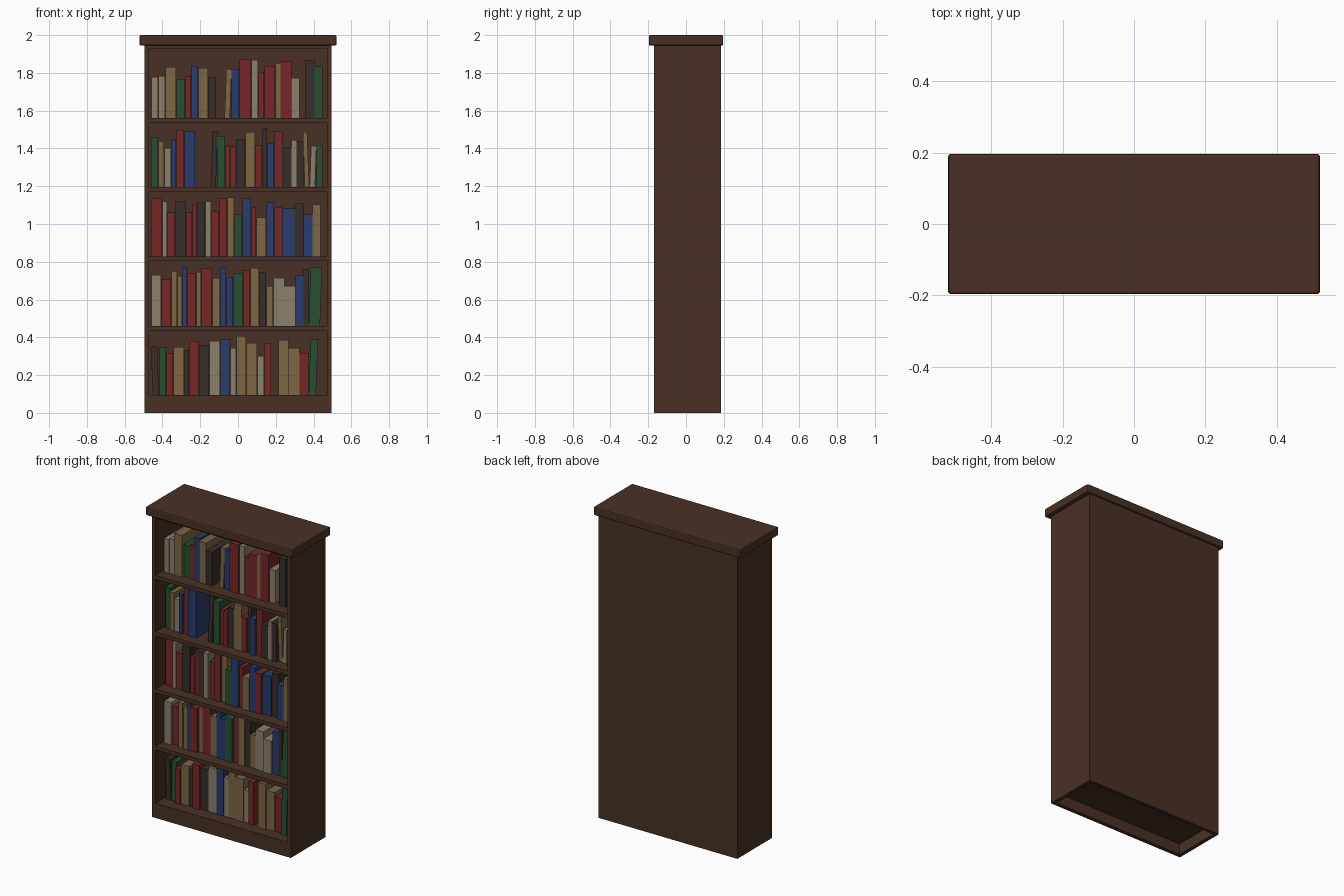
import bpy, random
from mathutils import Matrix, Vector

if "Cube" in bpy.data.objects:
    bpy.data.objects.remove(bpy.data.objects["Cube"])

random.seed(4)
U = 0.0053            # book size step
W, FRONT, BACK = 0.495, -0.17, 0.185
T = 0.025             # board thickness
SHELF_TOPS = [1.56, 1.195, 0.828, 0.46, 0.095]


def material(name, rgb):
    m = bpy.data.materials.new(name)
    m.diffuse_color = (*rgb, 1)
    m.use_nodes = True
    m.node_tree.nodes["Principled BSDF"].inputs["Base Color"].default_value = m.diffuse_color
    return m


WOOD = material("dark_wood", (0.066, 0.03, 0.018))
CLOTH = {
    "R": material("red_cloth", (0.18, 0.02, 0.02)),
    "B": material("blue_cloth", (0.022, 0.045, 0.155)),
    "G": material("green_cloth", (0.02, 0.08, 0.03)),
    "T": material("tan_cloth", (0.205, 0.133, 0.058)),
    "K": material("charcoal_cloth", (0.038, 0.027, 0.023)),
    "W": material("cream_cloth", (0.26, 0.215, 0.15)),
}


def box(name, lo, hi, mat, lean=0.0, bevel=0.0):
    """Box between two corners, optionally leaning about its foot."""
    lo, hi = Vector(lo), Vector(hi)
    bpy.ops.mesh.primitive_cube_add(size=1)
    ob = bpy.context.object
    ob.name = name
    size = hi - lo
    ob.data.transform(Matrix.Translation((0, 0, size.z / 2)) @ Matrix.Diagonal((*size, 1)))
    ob.location = ((lo.x + hi.x) / 2, (lo.y + hi.y) / 2, lo.z)
    ob.rotation_euler.y = lean
    ob.data.materials.append(mat)
    if bevel:
        b = ob.modifiers.new("soft_edges", "BEVEL")
        b.width, b.segments = bevel, 2
    return ob


# Carcass: sides, back, top, open-bottomed plinth and cornice
for name, s in (("left_side", -1), ("right_side", 1)):
    x0, x1 = sorted((s * W, s * (W - T)))
    box(name, (x0, FRONT, 0), (x1, BACK, 1.947), WOOD)
IN = W - T
box("back_panel", (-IN, BACK - 0.02, 0), (IN, BACK, 1.947), WOOD)
box("top_panel", (-IN, FRONT, 1.93), (IN, BACK - 0.02, 1.947), WOOD)
box("plinth", (-IN, FRONT, 0), (IN, FRONT + T, 0.095), WOOD)
box("cornice", (-0.522, -0.197, 1.945), (0.522, 0.197, 2.0), WOOD, bevel=0.008)

# Shelves
for i, z in enumerate(SHELF_TOPS):
    front = FRONT + (T if i == 4 else 0.004)
    box(f"shelf_{i + 1}", (-IN, front, z - T), (IN, BACK - 0.02, z), WOOD)

# Books per shelf: colour, width x height, lean mark; "-" leaves a gap
ROWS = [
    "W7x41 W7x42 T11x51 G9x39 R6x42 B7x52 T10x50 K8x41 -8 T7x49> B8x49 R12x59 W7x58 "
    "R6x46 R11x52 T5x55 R11x57 W8x40 -6 K9x58 G8x52",
    "G7x50 T6x46 W7x39 B5x48 R8x57 B11x56 -15 K7x56> G8x51 R5x42 R6x41 K9x48 T10x55 "
    "R7x42 K5x59 B7x44 R8x56 K9x40 W5x47 K7x46 T6x55< W7x41> G6x42",
    "R11x58 W5x55 R8x44 K11x55 R6x44 R5x52 K8x54 W6x55 R8x45 R8x58 T7x59 G8x42 B9x58 "
    "R5x49 T10x39 B8x54 R8x49 B12x48 K9x53 B9x42 T8x52",
    "W10x51 R10x47 T6x55 T5x50 B5x59 R9x53 T5x54 R11x58 T8x48 B6x59 B7x49 G10x53 R7x56 "
    "T9x58 K7x54 T7x40 W11x48 W11x40 B8x51 K5x57 G13x59>",
    "K8x49< G7x48 R7x42 T11x48 K5x45 R10x54 K10x50 W11x54 B10x56 W6x47 T10x59 T11x52 "
    "W7x39 R7x52 -7 T10x55 T11x47 R9x42 G9x56>",
]
for r, (row, z) in enumerate(zip(ROWS, SHELF_TOPS)):
    x = -0.458
    for n, token in enumerate(row.split()):
        if token[0] == "-":
            x += int(token[1:]) * U
            continue
        lean = {">": 0.035, "<": -0.035}.get(token[-1], 0)
        w, h = (int(v) * U for v in token[1:].rstrip("<>").split("x"))
        w_body = w - (0.009 if lean else 0.002)
        y = -0.095 + random.uniform(-0.008, 0.012)
        depth = random.uniform(0.2, 0.24)
        shift = 0.006 if lean < 0 else 0
        box(f"book_{r + 1}_{n + 1}", (x + shift, y, z), (x + shift + w_body, y + depth, z + h),
            CLOTH[token[0]], lean)
        x += w
